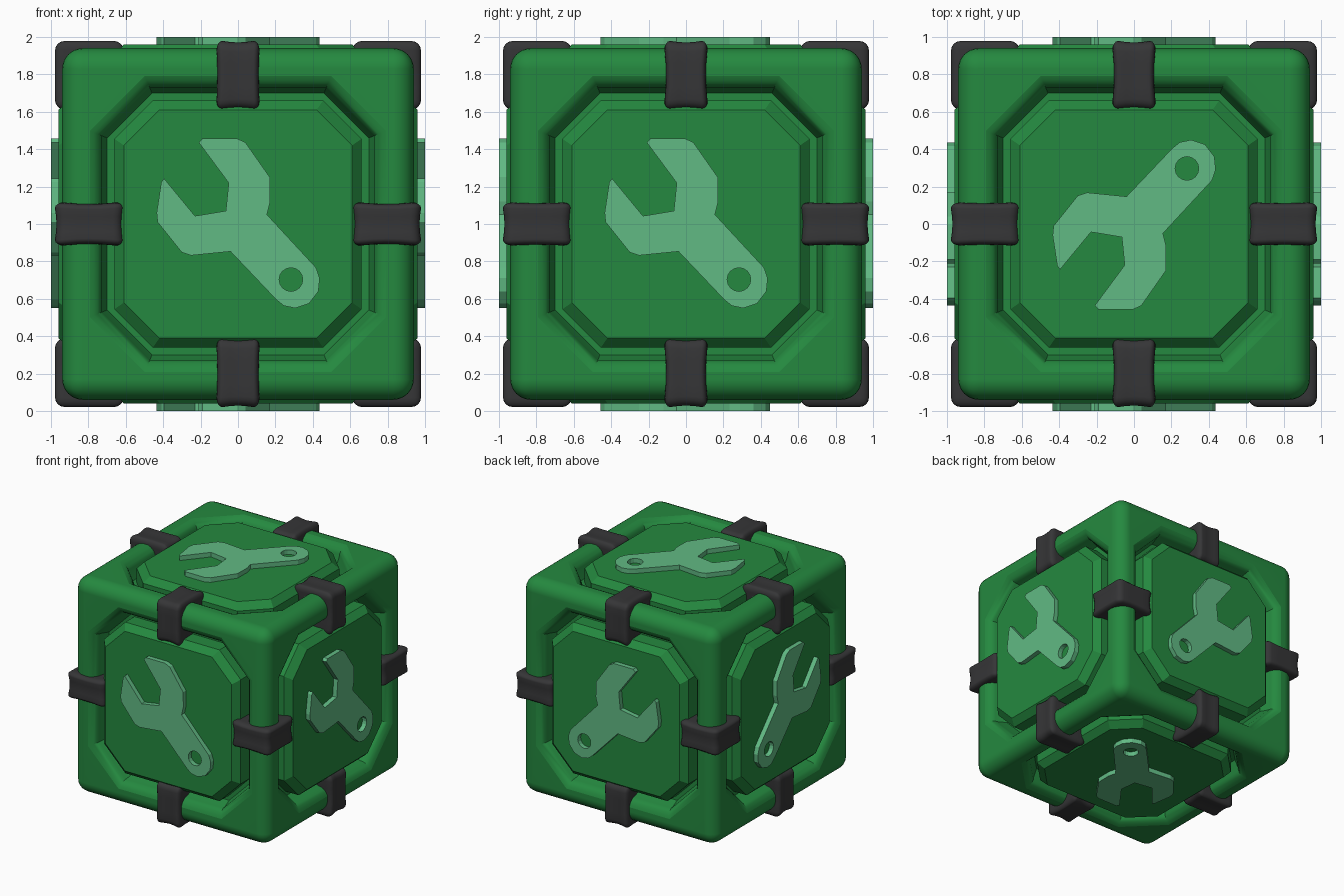
import bpy, bmesh, math
from mathutils import Vector

if "Cube" in bpy.data.objects:
    bpy.data.objects.remove(bpy.data.objects["Cube"])


def material(name, rgb):
    m = bpy.data.materials.new(name)
    m.diffuse_color = (*rgb, 1)
    m.use_nodes = True
    m.node_tree.nodes["Principled BSDF"].inputs["Base Color"].default_value = m.diffuse_color
    return m


GREEN = material("deep green", (0.018, 0.25, 0.05))
MINT = material("pale green", (0.12, 0.49, 0.23))
BLACK = material("charcoal", (0.036, 0.036, 0.038))

# The six sides: (u, v, depth from the centre) -> world
SIDES = {
    "front": lambda u, v, d: (u, -d, 1 + v),
    "back": lambda u, v, d: (u, d, 1 + v),
    "right": lambda u, v, d: (d, u, 1 + v),
    "left": lambda u, v, d: (-d, u, 1 + v),
    "top": lambda u, v, d: (u, -v, 1 + d),
    "bottom": lambda u, v, d: (u, -v, 1 - d),
}


def make_object(name, bm, mat, place=None):
    if place:
        for v in bm.verts:
            v.co = Vector(place(*v.co))
    bmesh.ops.recalc_face_normals(bm, faces=bm.faces[:])
    me = bpy.data.meshes.new(name)
    bm.to_mesh(me)
    bm.free()
    me.materials.append(mat)
    ob = bpy.data.objects.new(name, me)
    bpy.context.collection.objects.link(ob)
    return ob


def activate(ob):
    bpy.ops.object.select_all(action='DESELECT')
    ob.select_set(True)
    bpy.context.view_layer.objects.active = ob


def octagon(h, c):
    k = h - c
    return [(h, -k), (h, k), (k, h), (-k, h), (-h, k), (-h, -k), (-k, -h), (k, -h)]


def loft(bm, rings, place=None):
    """Closed stack of chamfered squares given as (half size, chamfer, depth)."""
    loops = []
    for h, c, d in rings:
        pts = [(u, v, d) for u, v in octagon(h, c)]
        loops.append([bm.verts.new(place(*p) if place else p) for p in pts])
    for a, b in zip(loops, loops[1:]):
        for i in range(8):
            j = (i + 1) % 8
            bm.faces.new((a[i], a[j], b[j], b[i]))
    bm.faces.new(loops[0][::-1])
    bm.faces.new(loops[-1])


# Frame: rounded cube with a flared octagonal pocket on each side
bm = bmesh.new()
bmesh.ops.create_cube(bm, size=1.88)
bmesh.ops.translate(bm, verts=bm.verts[:], vec=(0, 0, 1))
bmesh.ops.bevel(bm, geom=bm.edges[:] + bm.verts[:], offset=0.11, segments=6,
                profile=0.5, affect='EDGES')
frame = make_object("frame", bm, GREEN)

pocket = [(0.70, 0.24, 0.78)]
for i in range(7):
    t = math.radians(15 * i)
    h = 0.815 - 0.09 * math.cos(t)
    pocket.append((h, 0.255 + 0.586 * (h - 0.725), 0.853 + 0.09 * math.sin(t)))
pocket.append((0.825, 0.31, 1.05))
bm = bmesh.new()
for place in SIDES.values():
    loft(bm, pocket, place)
cutter = make_object("pocket_cutter", bm, GREEN)
cutter.hide_render = True

activate(frame)
mod = frame.modifiers.new("pockets", 'BOOLEAN')
mod.operation = 'DIFFERENCE'
mod.solver = 'EXACT'
mod.object = cutter
bpy.ops.object.modifier_apply(modifier=mod.name)
bpy.data.objects.remove(cutter, do_unlink=True)
bpy.ops.object.shade_smooth_by_angle(angle=math.radians(32))
frame.modifiers.new("weighted normals", 'WEIGHTED_NORMAL').keep_sharp = True

# Spanner outline, and its round hanging hole
OUTLINE = [(-.21, .436), (-.19, .457), (-.005, .457), (.04, .436), (.17, .25), (.172, .12),
           (.155, .05), (.417, -.233), (.437, -.29), (.43, -.36), (.38, -.425), (.305, -.45),
           (.245, -.437), (.205, -.405), (-.04, -.147), (-.25, -.168), (-.30, -.152),
           (-.43, .01), (-.435, .06), (-.41, .225), (-.395, .243), (-.23, .043),
           (-.065, .07), (-.05, .22)]
HOLE = [(.283 + .063 * math.cos(math.tau * i / 16), -.297 + .063 * math.sin(math.tau * i / 16))
        for i in range(16)]

for side, place in SIDES.items():
    # Raised octagonal panel with a chamfered rim
    bm = bmesh.new()
    loft(bm, [(0.66, 0.205, 0.74), (0.66, 0.205, 0.905), (0.61, 0.19, 0.96)])
    make_object(side + "_panel", bm, GREEN, place)

    # Spanner emblem
    bm = bmesh.new()
    edges = []
    for loop in (OUTLINE, HOLE):
        vs = [bm.verts.new((u, v, 1.0)) for u, v in loop]
        edges += [bm.edges.new((vs[i - 1], vs[i])) for i in range(len(vs))]
    bmesh.ops.triangle_fill(bm, use_beauty=True, use_dissolve=False, edges=edges)
    ext = bmesh.ops.extrude_face_region(bm, geom=bm.faces[:], use_keep_orig=True)
    for v in ext["geom"]:
        if isinstance(v, bmesh.types.BMVert):
            v.co.z = 0.955
    make_object(side + "_spanner", bm, MINT, place)

# Clamps: slightly waisted rounded blocks round the middle of each edge bar
for axis in range(3):
    for sa in (-1, 1):
        for sb in (-1, 1):
            bm = bmesh.new()
            bmesh.ops.create_cube(bm, size=2)
            bmesh.ops.bevel(bm, geom=bm.edges[:] + bm.verts[:], offset=0.28, segments=4,
                            profile=0.5, affect='EDGES')
            bmesh.ops.subdivide_edges(
                bm, edges=[e for e in bm.edges if e.calc_length() > 1.0], cuts=3,
                use_grid_fill=True)
            for v in bm.verts:
                x, y, z = v.co
                waist = 1 - 0.08 * max(1 - x * x * 1.6, 0) - 0.04 * max(1 - y * y * 1.6, 0)
                pinch = 1 - 0.05 * max(1 - z * z * 1.6, 0)
                p = [0.795 * sa + 0.185 * x * pinch, 0.795 * sb + 0.185 * y * pinch,
                     0.117 * z * waist]
                v.co = Vector(p[-axis:] + p[:-axis] if axis else p) + Vector((0, 0, 1))
            clamp = make_object("edge_clamp", bm, BLACK)
            activate(clamp)
            bpy.ops.object.shade_smooth_by_angle(angle=math.radians(45))
